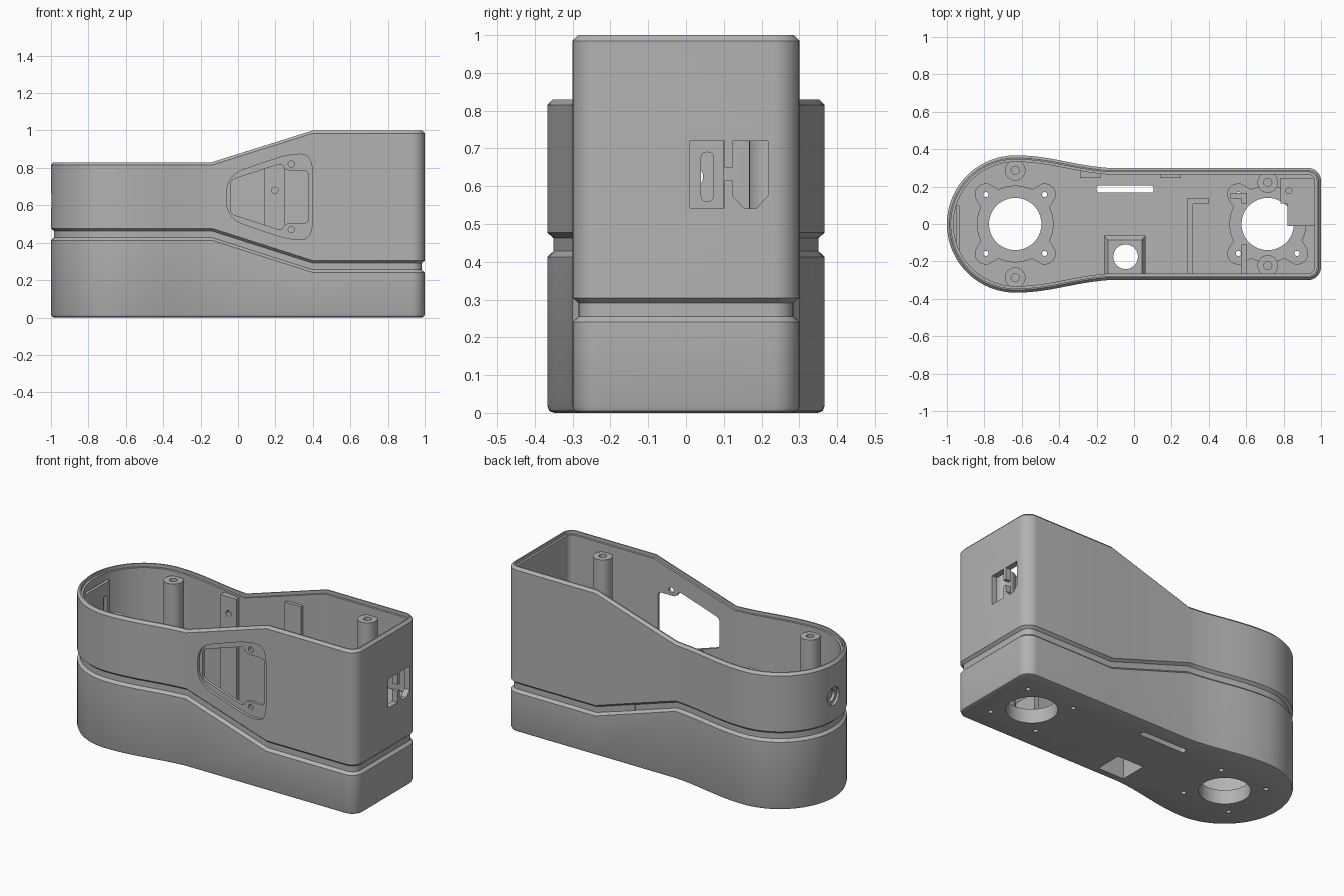
import bpy, bmesh, math
from mathutils import Vector

if "Cube" in bpy.data.objects:
    bpy.data.objects.remove(bpy.data.objects["Cube"])

mat = bpy.data.materials.new("plain grey")
mat.diffuse_color = (0.45, 0.45, 0.45, 1)
mat.use_nodes = True
mat.node_tree.nodes["Principled BSDF"].inputs["Base Color"].default_value = mat.diffuse_color
parts = []


def make(name, bm, keep=True):
    bmesh.ops.recalc_face_normals(bm, faces=bm.faces)
    me = bpy.data.meshes.new(name)
    bm.to_mesh(me)
    bm.free()
    ob = bpy.data.objects.new(name, me)
    bpy.context.collection.objects.link(ob)
    me.materials.append(mat)
    if keep:
        parts.append(ob)
    else:
        ob.hide_render = True
    return ob


def loft(name, rings, keep=True):
    bm = bmesh.new()
    vs = [[bm.verts.new(p) for p in r] for r in rings]
    n = len(vs[0])
    for a, b in zip(vs, vs[1:]):
        for i in range(n):
            j = (i + 1) % n
            bm.faces.new((a[i], a[j], b[j], b[i]))
    bm.faces.new(vs[0][::-1])
    bm.faces.new(vs[-1])
    return make(name, bm, keep)


def prism(name, pts, lo, hi, axis="z", keep=True):
    place = {"z": lambda u, v, w: (u, v, w), "y": lambda u, v, w: (u, w, v),
             "x": lambda u, v, w: (w, u, v)}[axis]
    return loft(name, [[place(u, v, w) for u, v in pts] for w in (lo, hi)], keep)


def circle(x, y, r, n=32):
    return [(x + r * math.cos(2 * math.pi * i / n), y + r * math.sin(2 * math.pi * i / n)) for i in range(n)]


def rect(x0, x1, y0, y1):
    return [(x0, y0), (x1, y0), (x1, y1), (x0, y1)]


def rounded(pts, d, n=7):
    out = []
    for i, p in enumerate(pts):
        p = Vector(p)
        ends = []
        for q in (Vector(pts[i - 1]), Vector(pts[(i + 1) % len(pts)])):
            ends.append(p + (q - p).normalized() * min(d, (q - p).length * 0.45))
        for k in range(n + 1):
            t = k / n
            out.append(tuple(ends[0] * (1 - t) ** 2 + p * 2 * t * (1 - t) + ends[1] * t * t))
    return out


def cut(ob, *cutters):
    bpy.context.view_layer.objects.active = ob
    for c in cutters:
        m = ob.modifiers.new("cut", "BOOLEAN")
        m.operation, m.solver, m.object = "DIFFERENCE", "EXACT", c
        bpy.ops.object.modifier_apply(modifier=m.name)
        bpy.data.objects.remove(c)


def cutter(pts, lo, hi, axis="z"):
    return prism("cutter", pts, lo, hi, axis, False)


# Plan outline: round end, tapering waist, square end with rounded corners
half = [(0.93 + 0.07 * math.cos(a), 0.23 + 0.07 * math.sin(a))
        for a in (i * math.pi / 20 for i in range(11))]
half.append((0.4, 0.3))
bez = [(-0.14, 0.30), (-0.33, 0.315), (-0.45, 0.367), (-0.633, 0.367)]
for i in range(13):
    t = i / 12
    w = ((1 - t) ** 3, 3 * t * (1 - t) ** 2, 3 * t * t * (1 - t), t ** 3)
    half.append(tuple(sum(k * p[c] for k, p in zip(w, bez)) for c in (0, 1)))
half += [(-0.633 + 0.367 * math.cos(a), 0.367 * math.sin(a))
         for a in (math.pi / 2 * (1 + i / 24) for i in range(1, 25))]
half[-1] = (-1.0, 0.0)
outline = half + [(x, -y) for x, y in half[-2::-1]]


def ramp(a, b):
    return lambda x: a + (b - a) * min(1, max(0, (x + 0.14) / 0.54))


def ring(off, zf):
    out = []
    n = len(outline)
    for i, (x, y) in enumerate(outline):
        p = Vector((x, y))
        e1 = (p - Vector(outline[i - 1])).normalized()
        e2 = (Vector(outline[(i + 1) % n]) - p).normalized()
        m = Vector((e1.y + e2.y, -e1.x - e2.x)).normalized()
        q = p - m * off / max(0.5, m.dot(Vector((e1.y, -e1.x))))
        out.append((q.x, q.y, zf(x)))
    return out


def flat(z):
    return ramp(z, z)


def top(d):
    return ramp(0.83 - d, 1.0 - d)


def groove(d):
    return ramp(0.445 + d, 0.2725 + d)


# Hollow body: floor edge, belt groove, chamfered rim, stepped inside lip
body = loft("body_shell", [ring(o, f) for o, f in (
    (0.018, flat(0)), (0.005, flat(0.005)), (0, flat(0.018)),
    (0, groove(-0.032)), (0.016, groove(-0.017)), (0.016, groove(0.018)), (0, groove(0.032)),
    (0, top(0.015)), (0.014, top(0)), (0.022, top(0)), (0.022, top(0.02)),
    (0.035, top(0.02)), (0.035, flat(0.05)))])

# Floor openings
cut(body, cutter(rounded(rect(-0.2, 0.105, 0.168, 0.205), 0.015, 4), -0.1, 0.1),
    cutter(rect(-0.135, 0.04, -0.25, -0.085), -0.1, 0.1))

# Side window: shallow recess, then opening with two screw tabs
zc = 0.645
low = [(-0.062, -0.115), (0.27, -0.228), (0.397, -0.228)]
recess = [(x, zc + z) for x, z in low] + [(x, zc - z) for x, z in low[::-1]]
low = [(-0.04, -0.09), (0.235, -0.18), (0.25, -0.142), (0.375, -0.142)]
opening = [(x, zc + z) for x, z in low] + [(x, zc - z) for x, z in low[::-1]]
cut(body, cutter(rounded(recess, 0.1), -0.35, -0.283, "y"),
    cutter(rounded(opening, 0.025, 4), -0.36, -0.2, "y"))
for s in (-1, 1):
    cut(body, cutter(circle(0.285, zc + s * 0.175, 0.017, 20), -0.37, -0.2, "y"))

# End port and round cable hole
port = [(.01, .543), (.102, .543), (.102, .615), (.123, .615), (.123, .576), (.154, .541), (.186, .541),
        (.217, .576), (.217, .72), (.123, .72), (.123, .65), (.102, .65), (.102, .72), (.01, .72)]
cut(body, cutter(port, 0.93, 1.1, "x"),
    cutter(circle(0.01, 0.625, 0.055), -1.1, -0.983, "x"),
    cutter(circle(0.01, 0.625, 0.035), -1.11, -0.9, "x"))

# Motor openings with four-lobed raised pads
for i, cx in enumerate((-0.635, 0.715)):
    pts = []
    for k in range(96):
        a = 2 * math.pi * k / 96
        phi = (a % (math.pi / 2)) - math.pi / 4
        s = 0.06 ** 2 - (0.222 * math.sin(phi)) ** 2
        r = max(0.205, 0.222 * math.cos(phi) + math.sqrt(s)) if s > 0 else 0.205
        pts.append((cx + r * math.cos(a), r * math.sin(a)))
    pad = prism(f"mount_pad_{i}", pts, 0.035, 0.085)
    for ob in (body, pad):
        cut(ob, cutter(circle(cx, 0, 0.14, 48), -0.1, 0.2))
        for sx in (-1, 1):
            for sy in (-1, 1):
                cut(ob, cutter(circle(cx + sx * 0.157, sy * 0.157, 0.014, 16), -0.1, 0.2))

# Lid screw posts
for cx, cy, h in ((-0.635, 0.287, 0.78), (0.715, 0.222, 0.93)):
    for s in (-1, 1):
        post = prism("screw_post", circle(cx, s * cy, 0.055), 0.03, h)
        cut(post, cutter(circle(cx, s * cy, 0.022, 20), h - 0.2, h + 0.1))

# Back wall blocks with a screw hole
for x, h, hz in ((-0.235, 0.80, 0.70), (0.197, 0.87, 0.68)):
    block = prism("wall_block", rect(x - 0.055, x + 0.055, 0.245, 0.285), 0.03, h)
    cut(block, cutter(circle(x, hz, 0.017, 20), 0.2, 0.27, "y"))

# Hollow switch housing over the square floor hole
housing = loft("switch_housing", [[(x, y, z) for x, y in rect(*r)] for r, z in (
    ((-0.16, 0.062, -0.275, -0.062), 0.03), ((-0.16, 0.062, -0.275, -0.062), 0.18),
    ((-0.14, 0.042, -0.275, -0.085), 0.21))])
cut(housing, cutter(rect(-0.135, 0.04, -0.25, -0.085), -0.1, 0.175),
    cutter(circle(-0.045, -0.175, 0.066), 0.1, 0.3))

# Floor ribs
for r in ((0.285, 0.315, -0.27, 0.14), (0.31, 0.397, 0.107, 0.14),
          (0.575, 0.603, -0.268, -0.11), (0.575, 0.603, 0.11, 0.165), (0.515, 0.58, 0.135, 0.165)):
    prism("floor_rib", rect(*r), 0.03, 0.2)

# Shelf behind the end port
shelf = prism("port_shelf", [(0.782, 0.245), (0.782, 0.11), (0.82, 0.11), (0.82, -0.012),
                             (0.968, -0.012), (0.968, 0.245)], 0.49, 0.535)
cut(shelf, cutter(circle(0.828, 0.178, 0.016, 16), 0.4, 0.6))

# Slotted plate inside the round end
plate = prism("cable_plate", rect(-0.15, 0.1, 0.5, 0.77), -0.95, -0.932, "x")
cut(plate, cutter(rounded(rect(0.04, 0.072, 0.56, 0.69), 0.015, 4), -1, -0.9, "x"))

# Smooth curved walls, keep hard edges
bpy.ops.object.select_all(action="DESELECT")
for ob in parts:
    ob.select_set(True)
bpy.context.view_layer.objects.active = body
bpy.ops.object.shade_smooth_by_angle(angle=math.radians(25))
